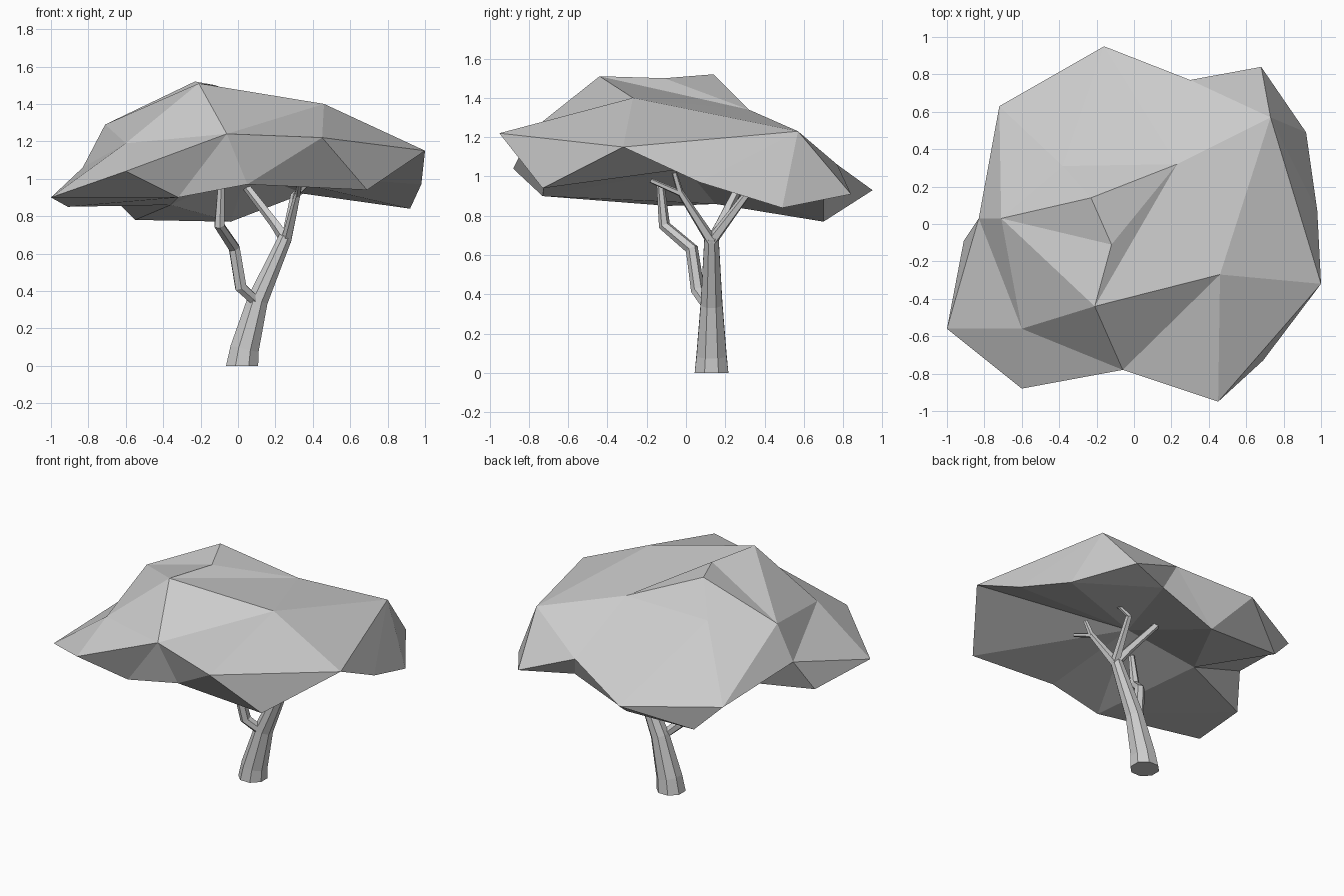
import bpy, bmesh, math
from mathutils import Vector
from mathutils.geometry import delaunay_2d_cdt

if "Cube" in bpy.data.objects:
    bpy.data.objects.remove(bpy.data.objects["Cube"])


def make_object(name, bm):
    bmesh.ops.recalc_face_normals(bm, faces=bm.faces)
    mesh = bpy.data.meshes.new(name)
    bm.to_mesh(mesh)
    bm.free()
    obj = bpy.data.objects.new(name, mesh)
    bpy.context.collection.objects.link(obj)
    return obj


def add_sheet(bm, outline, inner, creases=()):
    """Triangulate outline + inner points in plan, keeping their heights."""
    pts = [Vector(p) for p in outline + inner]
    res = delaunay_2d_cdt([p.xy for p in pts], list(creases),
                          [list(range(len(outline)))], 1, 1e-5)
    verts = []
    for co, src in zip(res[0], res[3]):
        z = pts[src[0]].z if src else min(pts, key=lambda p: (p.xy - co).length).z
        verts.append(bm.verts.new((co.x, co.y, z)))
    for f in res[2]:
        bm.faces.new([verts[i] for i in f])


def limb(name, path, sides):
    """Tapered low-poly tube through (x, y, z, radius) points."""
    bm = bmesh.new()
    pts = [Vector(p[:3]) for p in path]
    rings = []
    for i, p in enumerate(pts):
        t = pts[min(i + 1, len(pts) - 1)] - pts[max(i - 1, 0)]
        if p.z == 0:
            t = Vector((0, 0, 1))
        t.normalize()
        side = Vector((0, 1, 0)).cross(t).normalized()
        up = t.cross(side)
        ring = []
        for k in range(sides):
            a = 2 * math.pi * (k + 0.5) / sides
            ring.append(bm.verts.new(p + path[i][3] * (math.cos(a) * side + math.sin(a) * up)))
        rings.append(ring)
    for r0, r1 in zip(rings, rings[1:]):
        for k in range(sides):
            j = (k + 1) % sides
            bm.faces.new((r0[k], r0[j], r1[j], r1[k]))
    bm.faces.new(rings[0][::-1])
    bm.faces.new(rings[-1])
    return make_object(name, bm)


# Canopy: an upper and a lower sheet sharing one jagged rim
rim = [(-0.16, 0.95, 0.93), (-0.72, 0.63, 0.95), (-0.83, 0.03, 1.06),
       (-0.91, -0.09, 0.85), (-1.0, -0.56, 0.90), (-0.60, -0.88, 1.04),
       (-0.06, -0.78, 1.24), (0.45, -0.95, 1.22), (0.69, -0.73, 0.94),
       (1.0, -0.32, 1.15), (0.98, 0.07, 0.97), (0.92, 0.49, 0.84),
       (0.68, 0.84, 0.91), (0.30, 0.77, 1.06)]
crown = [(-0.21, -0.44, 1.51), (-0.12, -0.11, 1.50), (0.23, 0.32, 1.34),
         (-0.23, 0.14, 1.52), (0.46, -0.27, 1.40), (0.73, 0.57, 1.23),
         (-0.60, -0.56, 1.19), (-0.71, 0.03, 1.29), (-0.38, 0.31, 1.33)]
underside = [(-0.32, -0.73, 0.90), (0.05, -0.72, 0.97), (-0.55, 0.70, 0.78),
             (-0.04, 0.70, 0.77), (0.35, 0.70, 0.92), (0.05, 0.0, 1.04),
             (-0.36, 0.15, 0.86)]
# Crease lines, numbered through the rim and then the crown
creases = [(14, 15), (15, 16), (14, 16), (16, 17), (14, 18), (18, 19), (18, 16),
           (16, 19), (14, 20), (20, 21), (21, 14), (16, 22),
           (7, 9), (9, 19), (4, 2), (2, 20)]
bm = bmesh.new()
add_sheet(bm, rim, crown, creases)
add_sheet(bm, rim, underside)
bmesh.ops.remove_doubles(bm, verts=bm.verts, dist=0.001)
make_object("canopy", bm)

# Leaning trunk with a flared foot
limb("trunk", [(0.022, 0.13, 0, 0.093), (0.035, 0.13, 0.09, 0.083),
               (0.105, 0.13, 0.35, 0.06), (0.255, 0.13, 0.69, 0.039)], 8)

# Crooked low branch
limb("low_branch", [(0.10, 0.11, 0.34, 0.03), (0.015, 0.06, 0.42, 0.035),
                    (-0.02, 0.03, 0.63, 0.033), (-0.10, -0.11, 0.75, 0.03),
                    (-0.09, -0.13, 0.96, 0.02)], 6)

# Upper forks
limb("left_branch", [(0.26, 0.13, 0.67, 0.034), (0.19, 0.18, 0.77, 0.027),
                     (0.02, 0.29, 0.99, 0.022)], 5)
limb("back_branch", [(0.26, 0.13, 0.67, 0.03), (0.30, 0.31, 0.91, 0.02),
                     (0.38, 0.28, 0.98, 0.013)], 5)
limb("front_branch", [(0.26, 0.13, 0.67, 0.03), (0.32, -0.03, 0.92, 0.018),
                      (0.34, -0.06, 1.02, 0.014)], 5)
limb("front_twig", [(0.32, -0.02, 0.91, 0.016), (0.33, -0.18, 0.98, 0.013)], 5)
